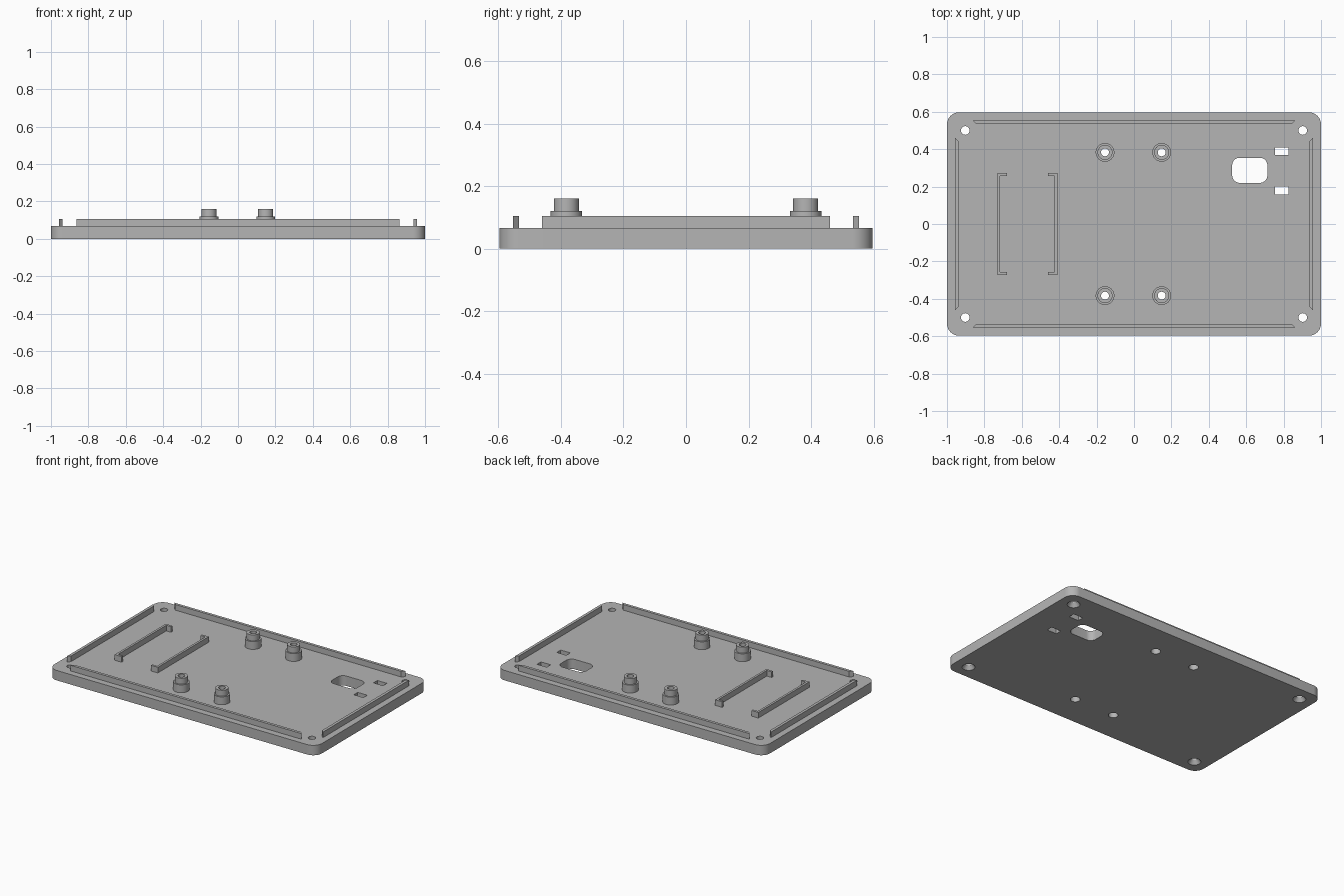
import bpy, bmesh
from math import cos, sin, pi, radians

cube = bpy.data.objects.get("Cube")
if cube:
    bpy.data.objects.remove(cube)

PLATE_TOP = 0.067
LIP_TOP = 0.105

grey = bpy.data.materials.new("matte grey")
grey.use_nodes = True
colour = (0.46, 0.46, 0.46, 1)
grey.diffuse_color = colour
grey.node_tree.nodes["Principled BSDF"].inputs["Base Color"].default_value = colour


def finish(bm, name):
    bmesh.ops.recalc_face_normals(bm, faces=bm.faces)
    mesh = bpy.data.meshes.new(name)
    bm.to_mesh(mesh)
    bm.free()
    mesh.materials.append(grey)
    obj = bpy.data.objects.new(name, mesh)
    bpy.context.collection.objects.link(obj)
    return obj


def smooth(obj):
    bpy.ops.object.select_all(action="DESELECT")
    obj.select_set(True)
    bpy.context.view_layer.objects.active = obj
    bpy.ops.object.shade_smooth_by_angle(angle=radians(30))


def prism(name, outline, z0, z1):
    """Extrude a flat outline upwards."""
    bm = bmesh.new()
    face = bm.faces.new([bm.verts.new((x, y, z0)) for x, y in outline])
    top = bmesh.ops.extrude_face_region(bm, geom=[face])["geom"]
    verts = [v for v in top if isinstance(v, bmesh.types.BMVert)]
    bmesh.ops.translate(bm, verts=verts, vec=(0, 0, z1 - z0))
    return finish(bm, name)


def rounded(cx, cy, hx, hy, r, steps=10):
    """Outline of a rectangle with round corners."""
    points = []
    for i, (sx, sy) in enumerate([(1, 1), (-1, 1), (-1, -1), (1, -1)]):
        for k in range(steps + 1):
            a = (i + k / steps) * pi / 2
            points.append((cx + sx * (hx - r) + r * cos(a),
                           cy + sy * (hy - r) + r * sin(a)))
    return points


def box(cx, cy, hx, hy):
    return [(cx - hx, cy - hy), (cx + hx, cy - hy), (cx + hx, cy + hy), (cx - hx, cy + hy)]


def lathe(name, profile, x, y, closed=False, sides=40):
    """Spin a radius and height profile round a vertical axis."""
    bm = bmesh.new()
    rings = [[bm.verts.new((x + r * cos(2 * pi * i / sides), y + r * sin(2 * pi * i / sides), z))
              for i in range(sides)] for r, z in profile]
    for a, b in zip(rings, rings[1:]):
        for i in range(sides):
            j = (i + 1) % sides
            bm.faces.new((a[i], a[j], b[j], b[i]))
    if closed:
        bm.faces.new(rings[0])
        bm.faces.new(rings[-1])
    return finish(bm, name)


def cut(target, cutter):
    mod = target.modifiers.new("cut", "BOOLEAN")
    mod.operation = "DIFFERENCE"
    mod.solver = "EXACT"
    mod.object = cutter
    bpy.context.view_layer.objects.active = target
    bpy.ops.object.modifier_apply(modifier=mod.name)
    bpy.data.objects.remove(cutter)


# Base plate with its openings
plate = prism("base_plate", rounded(0, 0, 1, 0.597, 0.065), 0, PLATE_TOP)
standoff_spots = [(x, y) for x in (-0.155, 0.148) for y in (-0.383, 0.383)]
for x in (-0.902, 0.902):
    for y in (-0.5, 0.5):
        cut(plate, lathe("screw_hole_cutter",
                         [(0.04, -0.01), (0.04, 0), (0.023, 0.025), (0.023, 0.1)], x, y, True))
for x, y in standoff_spots:
    cut(plate, lathe("standoff_hole_cutter", [(0.03, -0.01), (0.03, 0.1)], x, y, True))
cut(plate, prism("window_cutter", rounded(0.619, 0.287, 0.094, 0.067, 0.04), -0.01, 0.1))
for y in (0.389, 0.179):
    cut(plate, prism("slot_cutter", box(0.79, y, 0.036, 0.021), -0.01, 0.1))
smooth(plate)

# Hollow stepped standoffs
for x, y in standoff_spots:
    post = lathe("standoff", [(0.05, PLATE_TOP), (0.05, 0.12), (0.04, 0.12), (0.04, 0.16),
                              (0.021, 0.16), (0.021, 0.1), (0.03, 0.1), (0.03, PLATE_TOP)], x, y)
    smooth(post)

# Locating lips with mitred ends
for side, s in (("front", -1), ("back", 1)):
    prism(side + "_lip", [(-0.863, s * 0.554), (0.863, s * 0.554),
                          (0.845, s * 0.535), (-0.845, s * 0.535)], 0.06, LIP_TOP)
for side, s in (("right", -1), ("left", 1)):
    prism(side + "_lip", [(s * 0.957, -0.461), (s * 0.957, 0.461),
                          (s * 0.938, 0.443), (s * 0.938, -0.443)], 0.06, LIP_TOP)

# Pair of facing C-shaped brackets
for side, s in (("right", -1), ("left", 1)):
    c, o, i, e, t = -0.57, 0.161, 0.11, 0.272, 0.015
    half = [(i, e - t), (i, e), (o, e)]
    inner = [(o - t, -e + t), (o - t, e - t)]
    outline = inner + half + [(x, -y) for x, y in reversed(half)]
    prism(side + "_bracket", [(c + s * x, y) for x, y in outline], 0.06, LIP_TOP)
